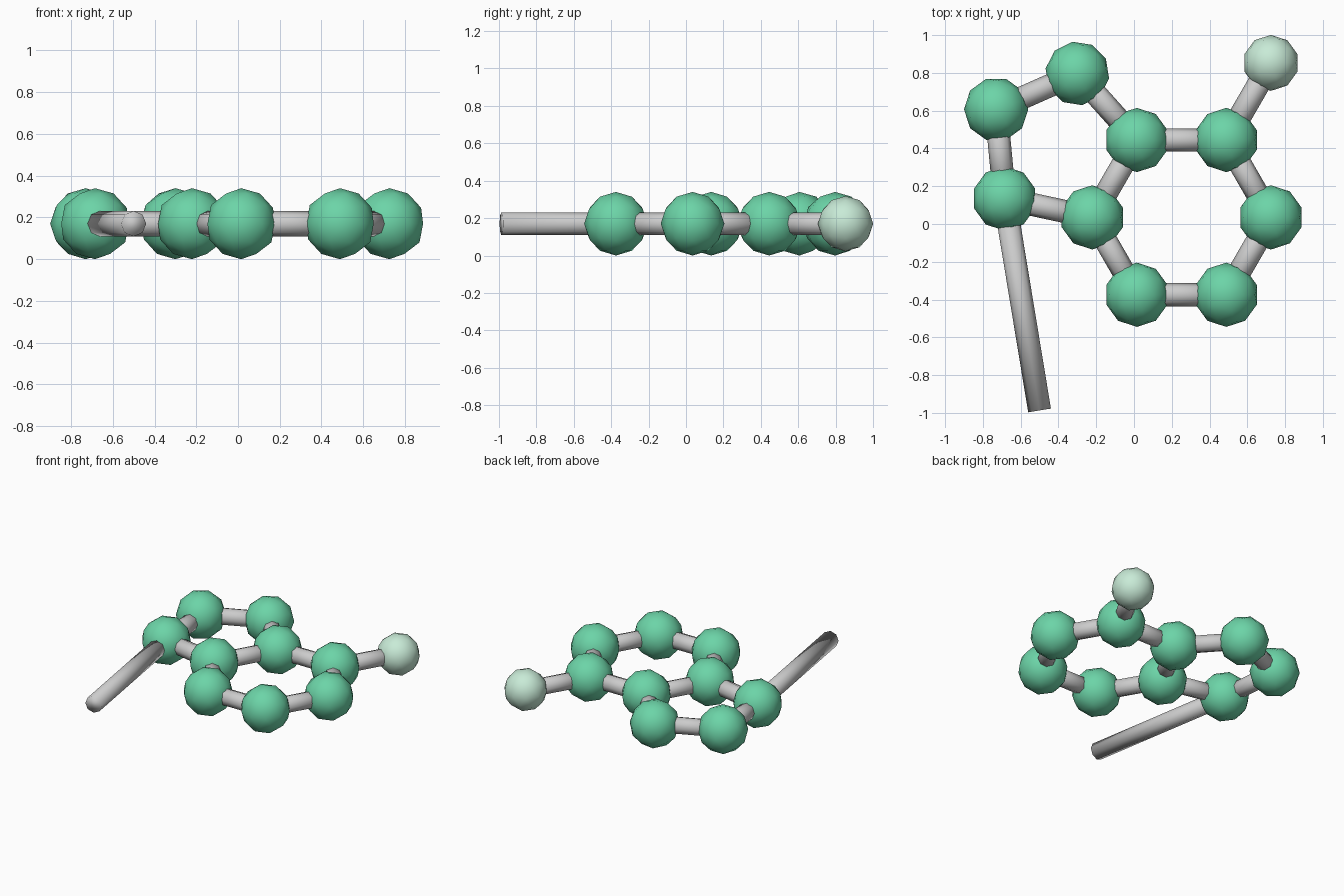
import bpy
from math import radians, sin, cos, pi
from mathutils import Vector

if "Cube" in bpy.data.objects:
    bpy.data.objects.remove(bpy.data.objects["Cube"])

Z = 0.17          # height of the molecule's plane
ROD_R = 0.061


def material(name, rgb):
    m = bpy.data.materials.new(name)
    m.diffuse_color = (*rgb, 1)
    m.use_nodes = True
    m.node_tree.nodes["Principled BSDF"].inputs["Base Color"].default_value = m.diffuse_color
    return m


green = material("green", (0.15, 0.66, 0.39))
pale = material("pale_green", (0.58, 0.83, 0.68))


def ball(name, pos, radius, mat, turn=0):
    bpy.ops.mesh.primitive_ico_sphere_add(subdivisions=2, radius=radius,
                                          location=(*pos, Z), rotation=(0, 0, radians(turn)))
    ob = bpy.context.object
    ob.name = name
    ob.data.materials.append(mat)
    bpy.ops.object.shade_smooth()


def rod(name, start, end):
    a, b = Vector((*start, Z)), Vector((*end, Z))
    bpy.ops.mesh.primitive_cylinder_add(vertices=8, radius=ROD_R, depth=(b - a).length,
                                        location=(a + b) / 2)
    ob = bpy.context.object
    ob.name = name
    ob.rotation_euler = (b - a).to_track_quat('Z', 'Y').to_euler()
    bpy.ops.object.shade_smooth()


# Six-sided ring, counter-clockwise from the right
centre, ring_r = Vector((0.252, 0.035)), 0.473
hexagon = [centre + ring_r * Vector((cos(i * pi / 3), sin(i * pi / 3))) for i in range(6)]
# Outer atoms of the five-sided ring: name -> position, turn
pentagon = [(Vector((-0.30, 0.797)), 9), (Vector((-0.73, 0.607)), 18), (Vector((-0.685, 0.135)), 0)]

for i, p in enumerate(hexagon):
    ball(f"hexagon_atom_{i + 1}", p, 0.17, green)
    rod(f"hexagon_bond_{i + 1}", p, hexagon[(i + 1) % 6])
for i, (p, turn) in enumerate(pentagon):
    ball(f"pentagon_atom_{i + 1}", p, 0.17, green, turn)

# Bonds closing the five-sided ring through the shared edge
chain = [hexagon[2]] + [p for p, _ in pentagon] + [hexagon[3]]
for i in range(len(chain) - 1):
    rod(f"pentagon_bond_{i + 1}", chain[i], chain[i + 1])

# Pale side atom and its bond
side = Vector((0.725, 0.853))
ball("pale_atom", side, 0.148, pale)
rod("pale_atom_bond", hexagon[1], side)

# Long open rod
rod("long_rod", pentagon[2][0], (-0.50, -0.987))
